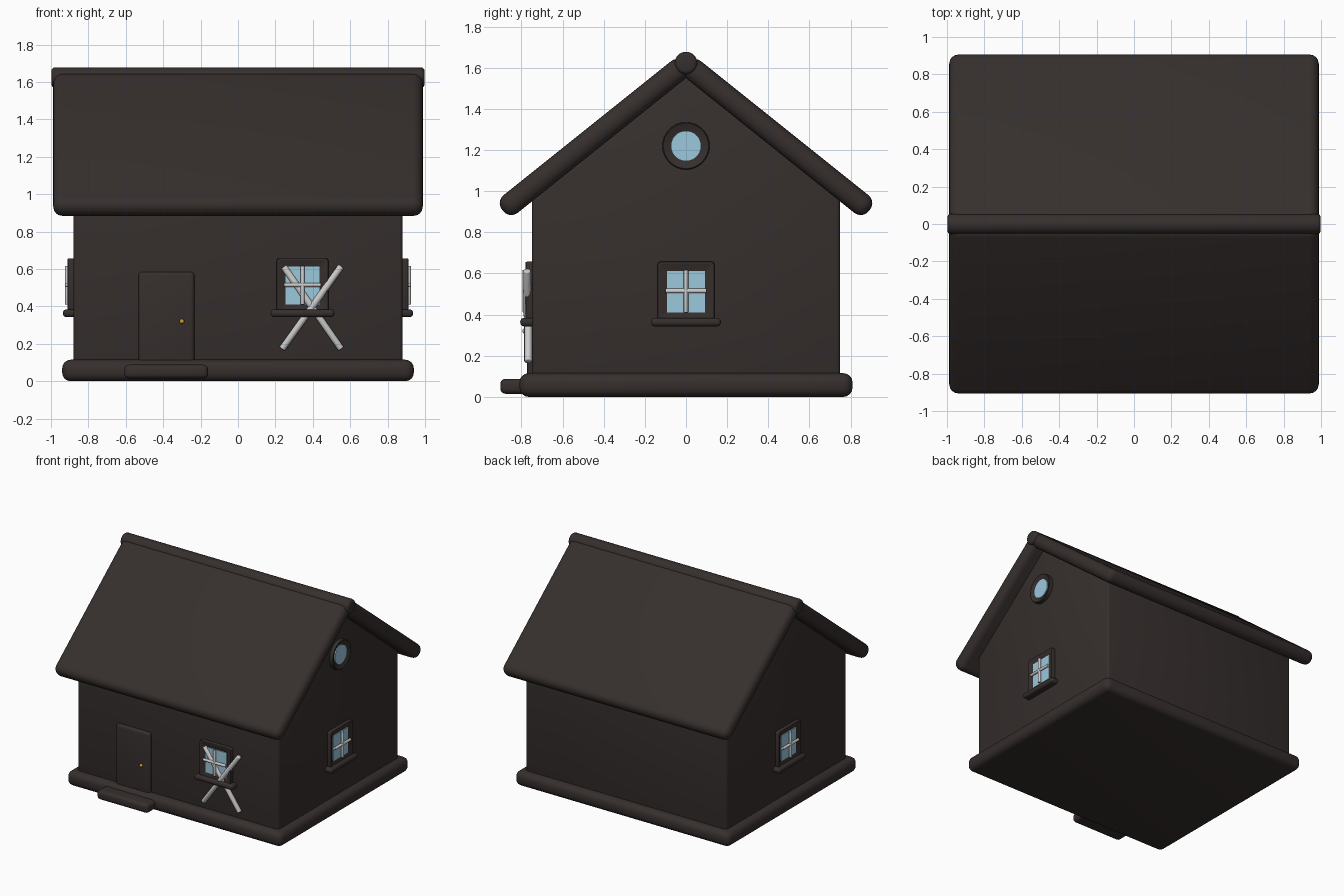
import bpy, bmesh, math
from mathutils import Matrix, Vector

if "Cube" in bpy.data.objects:
    bpy.data.objects.remove(bpy.data.objects["Cube"])


def mat(name, rgb):
    m = bpy.data.materials.new(name)
    m.diffuse_color = (*rgb, 1)
    m.use_nodes = True
    m.node_tree.nodes["Principled BSDF"].inputs["Base Color"].default_value = m.diffuse_color
    return m


WOOD = mat("dark_wood", (0.036, 0.028, 0.026))
GLASS = mat("glass", (0.33, 0.58, 0.72))
GOLD = mat("gold", (0.6, 0.35, 0.03))


def finish(name, bm, material=None, bevel=0.0, segs=4, matrix=Matrix()):
    """Round the sharp edges, shade smooth and link the part."""
    bmesh.ops.recalc_face_normals(bm, faces=bm.faces)
    if bevel:
        edges = [e for e in bm.edges if e.calc_face_angle(0) > math.radians(30)]
        bmesh.ops.bevel(bm, geom=edges, offset=bevel, segments=segs,
                        profile=0.5, affect='EDGES', clamp_overlap=True)
    bm.transform(matrix)
    me = bpy.data.meshes.new(name)
    bm.to_mesh(me)
    bm.free()
    ob = bpy.data.objects.new(name, me)
    bpy.context.collection.objects.link(ob)
    if material:
        me.materials.append(material)
    bpy.ops.object.select_all(action='DESELECT')
    ob.select_set(True)
    bpy.context.view_layer.objects.active = ob
    bpy.ops.object.shade_smooth_by_angle(angle=math.radians(35))
    return ob


def cube_bm(lo, hi):
    lo, hi = Vector(lo), Vector(hi)
    bm = bmesh.new()
    bmesh.ops.create_cube(bm, size=1)
    bmesh.ops.scale(bm, vec=hi - lo, verts=bm.verts)
    bmesh.ops.translate(bm, vec=(lo + hi) / 2, verts=bm.verts)
    return bm


def box(name, lo, hi, material=WOOD, bevel=0.0, segs=4, matrix=Matrix()):
    return finish(name, cube_bm(lo, hi), material, bevel, segs, matrix)


def rod(name, a, b, r, material=None, bevel=0.0, matrix=Matrix(), sides=16):
    a, b = Vector(a), Vector(b)
    bm = bmesh.new()
    bmesh.ops.create_cone(bm, cap_ends=True, segments=sides, radius1=r,
                          radius2=r, depth=(b - a).length)
    rot = (b - a).to_track_quat('Z', 'Y').to_matrix().to_4x4()
    bm.transform(Matrix.Translation((a + b) / 2) @ rot)
    return finish(name, bm, material, bevel, 3, matrix)


def recess(bm, width, depth):
    """Inset the -y face and push it in, leaving a frame around it."""
    bm.normal_update()
    face = min(bm.faces, key=lambda f: f.normal.y)
    bmesh.ops.inset_region(bm, faces=[face], thickness=width, use_even_offset=True)
    bmesh.ops.translate(bm, vec=(0, depth, 0), verts=face.verts)


def window(prefix, matrix):
    """Window whose wall plane is y = 0, facing -y."""
    bm = cube_bm((-.138, -.036, .365), (.138, .03, .657))
    recess(bm, .048, .024)
    finish(prefix + "_frame", bm, WOOD, .012, 3, matrix)
    box(prefix + "_glass", (-.092, -.02, .41), (.092, 0, .612), GLASS, matrix=matrix)
    rod(prefix + "_bar_across", (-.1, -.034, .515), (.1, -.034, .515), .011,
        bevel=.004, matrix=matrix)
    rod(prefix + "_bar_upright", (0, -.034, .41), (0, -.034, .617), .011,
        bevel=.004, matrix=matrix)
    box(prefix + "_sill", (-.17, -.056, .343), (.17, .03, .384), WOOD, .018, 4, matrix)


# foundation and doorstep
box("foundation", (-.94, -.81, 0), (.94, .81, .115), bevel=.045)
box("doorstep", (-.608, -.903, .015), (-.16, -.7, .088), bevel=.025)

# walls with gables
bm = bmesh.new()
profile = [(-.75, .06), (.75, .06), (.75, .96), (0, 1.56), (-.75, .96)]
face = bm.faces.new([bm.verts.new((-.88, y, z)) for y, z in profile])
ext = bmesh.ops.extrude_face_region(bm, geom=[face])
bmesh.ops.translate(bm, vec=(1.76, 0, 0),
                    verts=[v for v in ext['geom'] if isinstance(v, bmesh.types.BMVert)])
finish("walls", bm, WOOD, .018, 3)

# roof slabs and ridge
for label, sign in (("front", 1), ("back", -1)):
    turn = Matrix.Rotation(0 if sign > 0 else math.pi, 4, 'Z')
    tilt = Matrix.Rotation(math.atan(.8), 4, 'X')
    box("roof_" + label, (-.988, -1.142, -.055), (.988, 0, .055), bevel=.05, segs=5,
        matrix=Matrix.Translation((0, 0, 1.62)) @ turn @ tilt)
rod("roof_ridge", (-.998, 0, 1.623), (.998, 0, 1.623), .055, WOOD, .02, sides=24)

# door and knob
box("door", (-.532, -.772, .09), (-.233, -.72, .585), bevel=.02)
bm = bmesh.new()
bmesh.ops.create_uvsphere(bm, u_segments=16, v_segments=10, radius=.013)
finish("door_knob", bm, GOLD, matrix=Matrix.Translation((-.3, -.783, .32)))

# windows on the front and both sides
window("front_window", Matrix.Translation((.345, -.75, 0)))
window("right_window", Matrix.Translation((.88, 0, 0)) @ Matrix.Rotation(math.pi / 2, 4, 'Z'))
window("left_window", Matrix.Translation((-.88, 0, 0)) @ Matrix.Rotation(-math.pi / 2, 4, 'Z'))

# crossed bars under the front window
rod("cross_bar_a", (.235, -.769, .172), (.552, -.773, .615), .018, bevel=.006)
rod("cross_bar_b", (.552, -.767, .172), (.245, -.767, .612), .018, bevel=.006)

# round gable window on the right side
place = Matrix.Translation((.88, 0, 1.22)) @ Matrix.Rotation(math.pi / 2, 4, 'Z')
bm = bmesh.new()
bmesh.ops.create_cone(bm, cap_ends=True, segments=32, radius1=.115, radius2=.115, depth=.07)
bm.transform(Matrix.Rotation(math.pi / 2, 4, 'X'))
recess(bm, .042, .024)
finish("round_window_frame", bm, WOOD, .012, 3, place)
rod("round_window_glass", (0, -.02, 0), (0, 0, 0), .074, GLASS, matrix=place, sides=32)
